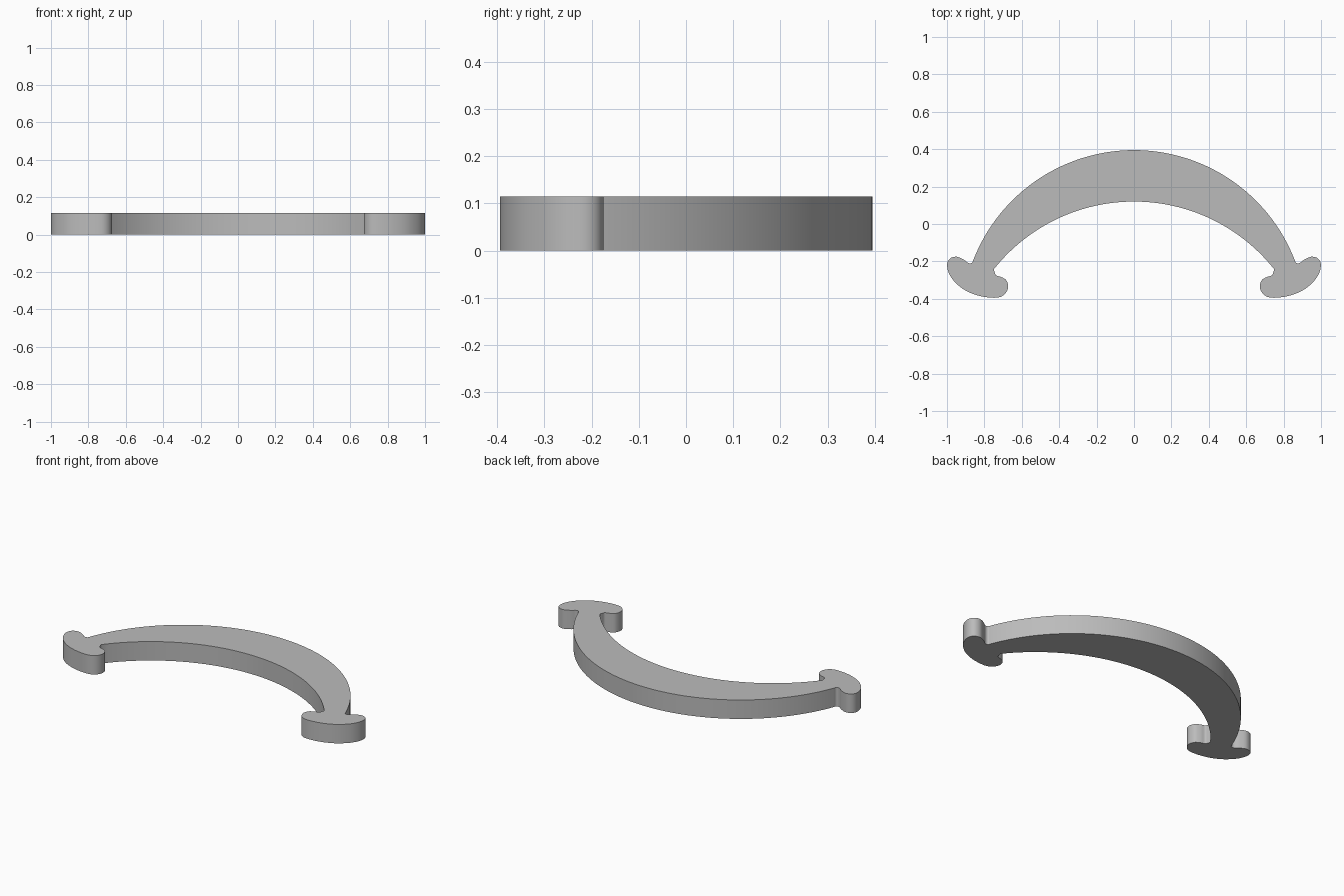
import bpy, bmesh, math
from mathutils import Vector

cube = bpy.data.objects.get("Cube")
if cube:
    bpy.data.objects.remove(cube, do_unlink=True)

HEIGHT = 0.115


def arc(centre_y, radius, end_x, steps):
    """Points on a circle centred on x = 0, from the middle out to end_x."""
    sweep = math.asin(end_x / radius)
    return [Vector((radius * math.sin(sweep * i / steps),
                    centre_y + radius * math.cos(sweep * i / steps)))
            for i in range(steps + 1)]


def smooth_path(points, steps):
    """Catmull-Rom curve through all points but the first and last."""
    path = []
    for a, b, c, d in zip(points, points[1:], points[2:], points[3:]):
        for i in range(steps):
            t = i / steps
            path.append(0.5 * (2 * b + (c - a) * t
                               + (2 * a - 5 * b + 4 * c - d) * t * t
                               + (3 * b - a - 3 * c + d) * t ** 3))
    return path


# Bow of the handle: outer and inner arcs, right half
outer = arc(-0.527, 0.922, 0.858, 32)
inner = arc(-0.837, 0.957, 0.748, 28)

# Flared foot with two rounded lobes
foot = [Vector(p) for p in (
    (0.866, -0.207), (0.885, -0.209), (0.91, -0.191), (0.948, -0.175),
    (0.983, -0.184), (0.999, -0.215), (0.99, -0.262), (0.958, -0.31),
    (0.90, -0.356), (0.82, -0.386), (0.735, -0.394), (0.692, -0.376),
    (0.673, -0.338), (0.683, -0.301), (0.711, -0.283), (0.737, -0.275),
    (0.745, -0.258))]
foot_path = smooth_path([outer[-2], outer[-1], *foot, inner[-1], inner[-2]], 5)

# Half outline, then mirrored to close the loop
half = outer[:-1] + foot_path + inner[::-1]
outline = half + [Vector((-p.x, p.y)) for p in half[-2:0:-1]]

# Flat plate extruded up to full height
bm = bmesh.new()
base = bm.faces.new([bm.verts.new((p.x, p.y, 0)) for p in outline])
raised = bmesh.ops.extrude_face_region(bm, geom=[base], use_keep_orig=True)
top = [g for g in raised["geom"] if isinstance(g, bmesh.types.BMVert)]
bmesh.ops.translate(bm, verts=top, vec=(0, 0, HEIGHT))
bmesh.ops.recalc_face_normals(bm, faces=bm.faces)
mesh = bpy.data.meshes.new("bow_handle")
bm.to_mesh(mesh)
bm.free()

handle = bpy.data.objects.new("bow_handle", mesh)
bpy.context.collection.objects.link(handle)

# Plain grey finish
grey = bpy.data.materials.new("plain_grey")
grey.use_nodes = True
colour = (0.5, 0.5, 0.5, 1)
grey.diffuse_color = colour
grey.node_tree.nodes["Principled BSDF"].inputs["Base Color"].default_value = colour
mesh.materials.append(grey)

# Smooth sides with crisp top and bottom rims
bpy.ops.object.select_all(action="DESELECT")
handle.select_set(True)
bpy.context.view_layer.objects.active = handle
bpy.ops.object.shade_smooth_by_angle(angle=math.radians(40))
